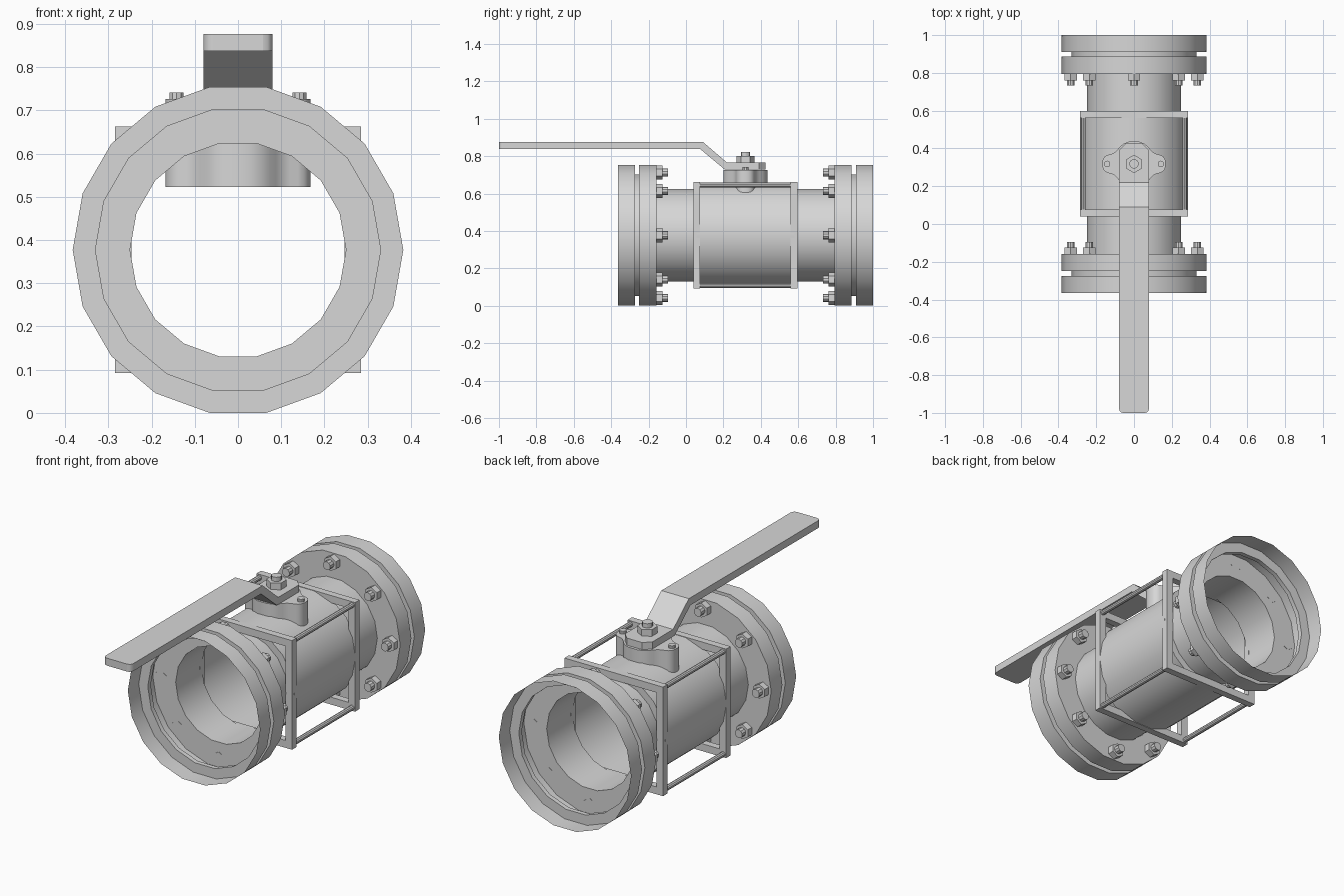
import bpy, bmesh, math
from mathutils import Matrix, Vector

if "Cube" in bpy.data.objects:
    bpy.data.objects.remove(bpy.data.objects["Cube"])

ZC, YC = 0.377, 0.318      # pipe axis height and middle of the valve along y
R_FLANGE, R_NECK, R_PIPE, R_BODY = 0.3825, 0.33, 0.25, 0.287

metal = bpy.data.materials.new("grey_metal")
metal.use_nodes = True
grey = (0.68, 0.68, 0.68, 1)
metal.diffuse_color = grey
metal.node_tree.nodes["Principled BSDF"].inputs["Base Color"].default_value = grey


def finish(name, bm):
    bmesh.ops.recalc_face_normals(bm, faces=bm.faces)
    mesh = bpy.data.meshes.new(name)
    bm.to_mesh(mesh)
    bm.free()
    mesh.materials.append(metal)
    ob = bpy.data.objects.new(name, mesh)
    bpy.context.collection.objects.link(ob)
    bpy.ops.object.select_all(action="DESELECT")
    ob.select_set(True)
    bpy.context.view_layer.objects.active = ob
    bpy.ops.object.shade_smooth_by_angle(angle=math.radians(30))
    return ob


def revolve(name, profile, sides=18):
    """Spin (radius, y) points about the pipe axis into an open shell."""
    bm = bmesh.new()
    rings = []
    for r, y in profile:
        angles = [2 * math.pi * i / sides for i in range(sides)]
        rings.append([bm.verts.new((r * math.cos(a), y, ZC + r * math.sin(a))) for a in angles])
    for a, b in zip(rings, rings[1:]):
        for i in range(sides):
            j = (i + 1) % sides
            bm.faces.new((a[i], a[j], b[j], b[i]))
    return finish(name, bm)


def prism(name, points, depth):
    """Extrude a closed outline of 3D points along a vector."""
    bm = bmesh.new()
    face = bm.faces.new([bm.verts.new(p) for p in points])
    top = bmesh.ops.extrude_face_region(bm, geom=[face])["geom"]
    bmesh.ops.translate(bm, vec=depth, verts=[v for v in top if isinstance(v, bmesh.types.BMVert)])
    return finish(name, bm)


def add_box(bm, lo, hi):
    lo, hi = Vector(lo), Vector(hi)
    m = Matrix.Translation((lo + hi) / 2) @ Matrix.Diagonal((*(hi - lo), 1))
    bmesh.ops.create_cube(bm, size=1, matrix=m)


def add_rod(bm, start, end, r, sides):
    start, end = Vector(start), Vector(end)
    axis = end - start
    m = Matrix.Translation((start + end) / 2) @ axis.to_track_quat("Z", "Y").to_matrix().to_4x4()
    bmesh.ops.create_cone(bm, cap_ends=True, segments=sides, radius1=r, radius2=r,
                          depth=axis.length, matrix=m)


# Hollow shell: flanges, pipe necks and wide valve body, symmetric about the middle
half = [(R_FLANGE, 0.682), (R_FLANGE, 0.592), (R_NECK, 0.592), (R_NECK, 0.568), (R_FLANGE, 0.568),
        (R_FLANGE, 0.476), (R_PIPE, 0.476), (R_PIPE, 0.262), (R_BODY, 0.262)]
revolve("valve_shell", [(r, YC - d) for r, d in half] + [(r, YC + d) for r, d in reversed(half)])

# Flange bolts and square frames, mirrored about the middle
for end, s in (("front", -1), ("back", 1)):
    def at(d):
        return YC + s * d

    bm = bmesh.new()
    for i in range(8):
        a = i * math.pi / 4
        x, z = 0.335 * math.cos(a), ZC + 0.335 * math.sin(a)
        add_rod(bm, (x, at(0.477), z), (x, at(0.443), z), 0.038, 6)
        add_rod(bm, (x, at(0.443), z), (x, at(0.414), z), 0.022, 10)
    finish(end + "_flange_bolts", bm)

    bm = bmesh.new()
    y0, y1 = sorted((at(0.242), at(0.279)))
    outer, inner = 0.285, 0.2465
    for t in (-1, 1):
        a, b = sorted((t * inner, t * outer))
        add_box(bm, (a, y0, ZC - outer), (b, y1, ZC + outer))
        add_box(bm, (-inner, y0, ZC + a), (inner, y1, ZC + b))
    finish(end + "_frame", bm)

# Tie rods at the frame corners
bm = bmesh.new()
for sx in (-1, 1):
    for sz in (-1, 1):
        add_rod(bm, (sx * 0.268, 0.07, ZC + sz * 0.268), (sx * 0.268, 0.565, ZC + sz * 0.268),
                0.013, 10)
finish("tie_rods", bm)

# Bonnet with two rounded bolt ears, reaching down into the bore
quarter = [(0.168, 0.012), (0.163, 0.028), (0.153, 0.041), (0.138, 0.048), (0.12, 0.052),
           (0.102, 0.061), (0.088, 0.075), (0.074, 0.092), (0.055, 0.107), (0.028, 0.118)]
right = quarter + [(-x, y) for x, y in reversed(quarter)]
outline = right + [(-x, -y) for x, y in right]
prism("bonnet", [(x, YC + y, 0.523) for x, y in outline], (0, 0, 0.203))

bm = bmesh.new()
for x in (-0.142, 0.142):
    add_rod(bm, (x, YC, 0.72), (x, YC, 0.741), 0.017, 10)
finish("bonnet_bolts", bm)

# Cranked lever: side profile extruded across x, then corners trimmed
side = [(-1, 0.876), (0.09, 0.876), (0.22, 0.765), (0.425, 0.765),
        (0.425, 0.728), (0.207, 0.728), (0.077, 0.837), (-1, 0.837)]
lever = prism("lever_handle", [(-0.0795, y, z) for y, z in side], (0.159, 0, 0))
bm = bmesh.new()
bm.from_mesh(lever.data)
for y_end, size, seg in ((-1, 0.022, 3), (0.425, 0.035, 1)):
    corners = [e for e in bm.edges if all(abs(v.co.y - y_end) < 0.001 for v in e.verts)
               and abs(e.verts[0].co.x - e.verts[1].co.x) < 0.001]
    bmesh.ops.bevel(bm, geom=corners, offset=size, segments=seg, profile=0.5, affect="EDGES")
bm.to_mesh(lever.data)
bm.free()

# Stem and lever nut
bm = bmesh.new()
add_rod(bm, (0, YC, 0.765), (0, YC, 0.80), 0.048, 6)
add_rod(bm, (0, YC, 0.80), (0, YC, 0.822), 0.025, 12)
finish("stem_nut", bm)
